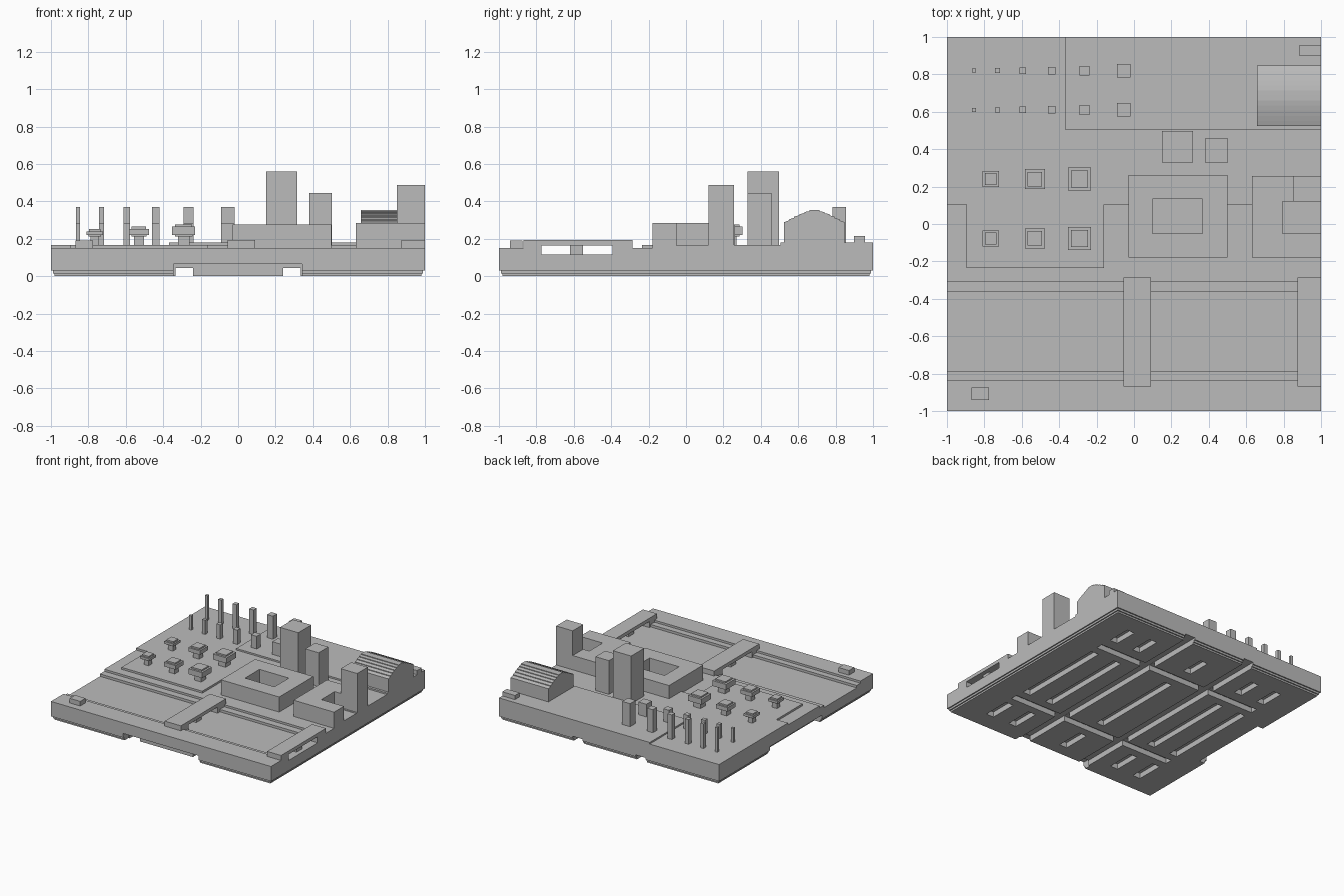
import bpy, bmesh

if "Cube" in bpy.data.objects:
    bpy.data.objects.remove(bpy.data.objects["Cube"])

stone = bpy.data.materials.new("stone grey")
stone.diffuse_color = (0.5, 0.5, 0.5, 1)
stone.use_nodes = True
stone.node_tree.nodes["Principled BSDF"].inputs["Base Color"].default_value = stone.diffuse_color


def make(name, bm):
    bmesh.ops.recalc_face_normals(bm, faces=bm.faces)
    me = bpy.data.meshes.new(name)
    bm.to_mesh(me)
    bm.free()
    me.materials.append(stone)
    ob = bpy.data.objects.new(name, me)
    bpy.context.collection.objects.link(ob)
    return ob


def loft(name, rings):
    """Stack rectangles (x0, x1, y0, y1, z) into a closed solid."""
    bm = bmesh.new()
    loops = []
    for x0, x1, y0, y1, z in rings:
        loops.append([bm.verts.new((x, y, z)) for x, y in
                      ((x0, y0), (x1, y0), (x1, y1), (x0, y1))])
    for a, b in zip(loops, loops[1:]):
        for i in range(4):
            j = (i + 1) % 4
            bm.faces.new((a[i], a[j], b[j], b[i]))
    bm.faces.new(loops[0])
    bm.faces.new(loops[-1])
    return make(name, bm)


def box(name, x0, x1, y0, y1, z0, z1):
    return loft(name, [(x0, x1, y0, y1, z0), (x0, x1, y0, y1, z1)])


def extrude(name, pts, axis, lo, hi):
    """Extrude a 2D outline along x (y, z points) or z (x, y points)."""
    bm = bmesh.new()
    place = (lambda p, t: (t, *p)) if axis == 'X' else (lambda p, t: (*p, t))
    face = bm.faces.new([bm.verts.new(place(p, lo)) for p in pts])
    ext = bmesh.ops.extrude_face_region(bm, geom=[face])
    move = (hi - lo, 0, 0) if axis == 'X' else (0, 0, hi - lo)
    bmesh.ops.translate(bm, vec=move,
                        verts=[v for v in ext['geom'] if isinstance(v, bmesh.types.BMVert)])
    return make(name, bm)


def cut(target, *bounds):
    """Carve a box out of the target and drop the helper."""
    helper = box("cutter", *bounds)
    helper.hide_render = True
    mod = target.modifiers.new("cut", 'BOOLEAN')
    mod.operation, mod.solver, mod.object = 'DIFFERENCE', 'EXACT', helper
    bpy.context.view_layer.objects.active = target
    bpy.ops.object.modifier_apply(modifier=mod.name)
    bpy.data.objects.remove(helper)


# Ground block with stepped bottom edge
GROUND, TERRACE, UPPER = 0.152, 0.168, 0.181
base = loft("ground_block", [(-h, h, -h, h, z) for h, z in
            ((0.98, 0), (0.98, 0.014), (0.99, 0.014), (0.99, 0.03), (1, 0.03), (1, GROUND))])

# Canal with a ledge along each bank
cut(base, -1.1, 1.1, -0.837, -0.307, 0.135, 0.3)
cut(base, -1.1, 1.1, -0.788, -0.364, 0.115, 0.3)

# Underside: through channels, edge recesses and a lattice of slots
for s in (-1, 1):
    cut(base, s * 0.287 - 0.046, s * 0.287 + 0.046, -1.1, 1.1, -0.1, 0.045)
cut(base, -0.345, 0.342, -1.1, -0.93, -0.1, 0.064)
cut(base, -1.1, -0.93, -0.34, 0.34, -0.1, 0.063)
for x in (-0.72, -0.5, 0.0, 0.5, 0.72):
    for y0, y1 in ((-0.83, -0.6), (-0.4, 0.4), (0.62, 0.82)):
        cut(base, x - 0.035, x + 0.035, y0, y1, -0.1, 0.044)
for y in (-0.5, 0.5):
    cut(base, -0.76, 0.76, y - 0.03, y + 0.03, -0.1, 0.043)

# Raised terraces
extrude("terrace", [(-1, 0.105), (-0.895, 0.105), (-0.895, -0.235), (-0.16, -0.235),
                    (-0.16, 0.105), (1, 0.105), (1, 1), (-1, 1)], 'Z', 0.14, TERRACE)
box("upper_terrace", -0.37, 1, 0.505, 1, 0.15, UPPER)

# Bridges: deck, abutments and centre pier
for x0, x1 in ((-0.057, 0.09), (0.873, 1.0)):
    box("bridge_deck", x0, x1, -0.87, -0.285, 0.165, 0.193)
    box("bridge_abutment", x0, x1, -0.87, -0.773, 0.11, 0.17)
    box("bridge_abutment", x0, x1, -0.393, -0.285, 0.11, 0.17)
    box("bridge_pier", x0 + 0.035, x1 - 0.035, -0.62, -0.55, 0.11, 0.17)

# Courtyard buildings
hall = box("courtyard_building", -0.03, 0.5, -0.18, 0.263, 0.14, 0.276)
cut(hall, 0.1, 0.367, -0.052, 0.135, TERRACE, 0.4)
extrude("open_building", [(0.63, -0.18), (1, -0.18), (1, -0.052), (0.795, -0.052),
                          (0.795, 0.12), (1, 0.12), (1, 0.257), (0.63, 0.257)],
        'Z', 0.14, 0.285)
box("courtyard_floor", 0.79, 1, -0.06, 0.13, 0.14, 0.165)
box("corner_tower", 0.85, 1, 0.12, 0.257, 0.16, 0.488)

# Free-standing towers and small crates
box("tall_tower", 0.15, 0.316, 0.33, 0.498, 0.16, 0.56)
box("short_tower", 0.38, 0.503, 0.33, 0.457, 0.16, 0.445)
box("small_crate", -0.87, -0.775, -0.942, -0.873, 0.14, 0.19)
box("back_crate", 0.885, 1, 0.897, 0.957, 0.17, 0.215)

# Barn with a gently curved, overlapping-plank roof
mid, half, rise, planks = 0.686, 0.161, 0.07, 6
left = []
for i in range(planks):
    a, b = i / planks, (i + 1) / planks
    za, zb = (0.285 + rise * (1 - (1 - t) ** 1.35) for t in (a, b))
    left += [(mid - half * (1 - a), za + 0.004), (mid - half * (1 - b), zb - 0.002)]
right = [(2 * mid - y, z) for y, z in reversed(left)]
right[0] = (mid + 0.004, right[0][1])
extrude("barn", [(mid - half, 0.17)] + left + right + [(mid + half, 0.17)],
        'X', 0.657, 1)

# Two rows of square posts, growing in width
for x, w in zip((-0.855, -0.73, -0.594, -0.439, -0.265, -0.055),
                (0.022, 0.028, 0.034, 0.041, 0.052, 0.072)):
    for y, top in ((0.82, 0.37), (0.61, 0.285)):
        box("post", x - w / 2, x + w / 2, y - w / 2, y + w / 2, 0.16, top)

# Square trees: stem and stepped crown
for x, w, top in ((-0.766, 0.086, 0.252), (-0.53, 0.106, 0.265), (-0.291, 0.124, 0.277)):
    for y in (-0.077, 0.24):
        sizes = ((w * 0.25, 0.16), (w * 0.25, 0.213), (w * 0.38, 0.213), (w * 0.38, 0.22),
                 (w * 0.5, 0.22), (w * 0.5, top - 0.012), (w * 0.37, top - 0.012),
                 (w * 0.37, top))
        loft("tree", [(x - h, x + h, y - h, y + h, z) for h, z in sizes])
